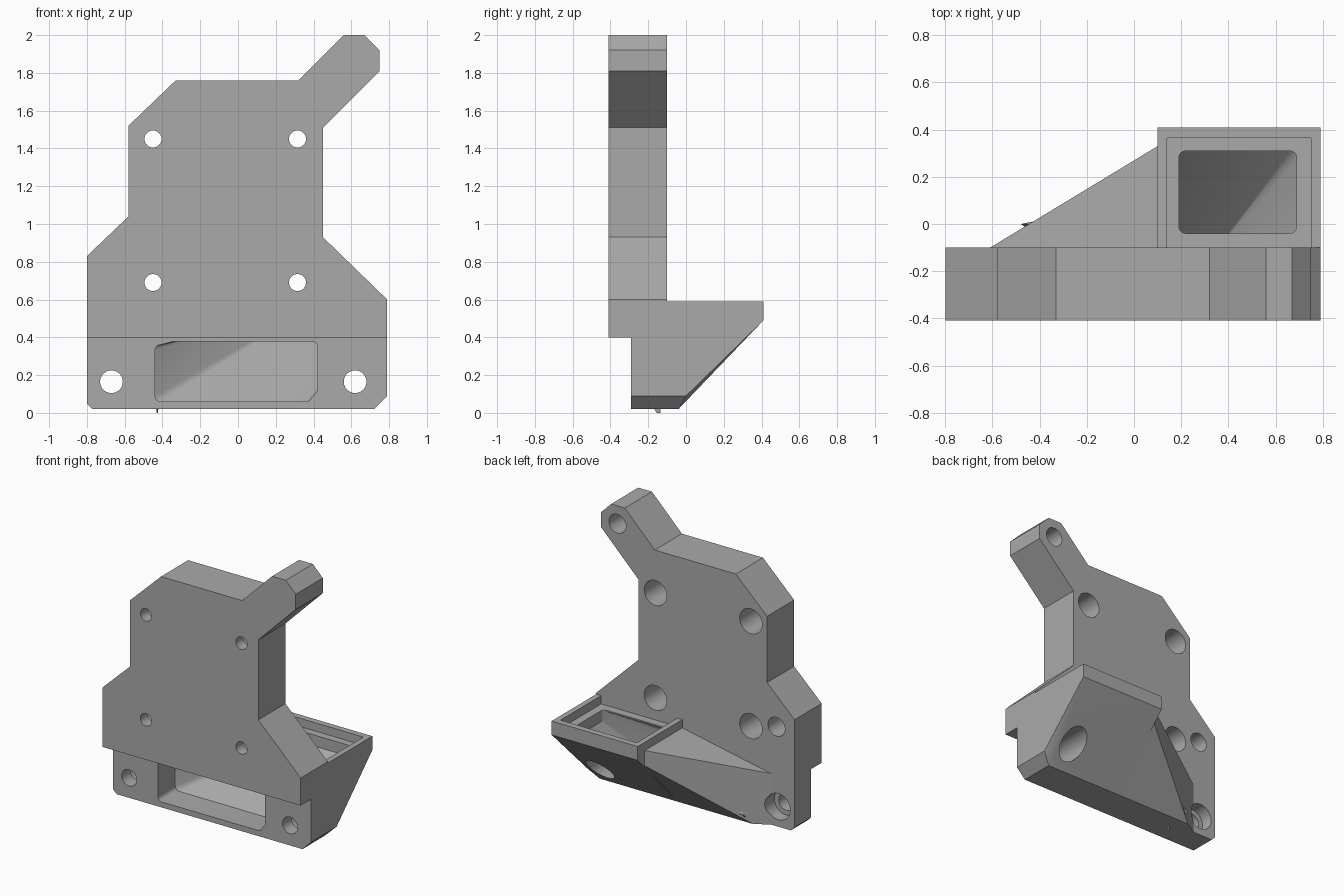
import bpy, bmesh, math
from mathutils import Matrix, Vector

cube = bpy.data.objects.get("Cube")
if cube:
    bpy.data.objects.remove(cube, do_unlink=True)

grey = bpy.data.materials.new("plain_grey")
grey.use_nodes = True
colour = (0.4, 0.4, 0.4, 1)
grey.diffuse_color = colour
grey.node_tree.nodes["Principled BSDF"].inputs["Base Color"].default_value = colour


def finish(name, bm):
    bmesh.ops.recalc_face_normals(bm, faces=bm.faces)
    mesh = bpy.data.meshes.new(name)
    bm.to_mesh(mesh)
    bm.free()
    mesh.materials.append(grey)
    obj = bpy.data.objects.new(name, mesh)
    bpy.context.collection.objects.link(obj)
    return obj


def hull(name, points):
    bm = bmesh.new()
    for p in points:
        bm.verts.new(p)
    res = bmesh.ops.convex_hull(bm, input=bm.verts)
    loose = {v for v in res["geom_interior"] + res["geom_unused"]
             if isinstance(v, bmesh.types.BMVert)}
    bmesh.ops.delete(bm, geom=list(loose), context="VERTS")
    bmesh.ops.dissolve_limit(bm, angle_limit=0.002, verts=bm.verts, edges=bm.edges)
    return finish(name, bm)


def prism(name, outline, y0, y1):
    bm = bmesh.new()
    face = bm.faces.new([bm.verts.new((x, y0, z)) for x, z in outline])
    ext = bmesh.ops.extrude_face_region(bm, geom=[face])
    moved = [v for v in ext["geom"] if isinstance(v, bmesh.types.BMVert)]
    bmesh.ops.translate(bm, verts=moved, vec=(0, y1 - y0, 0))
    return finish(name, bm)


def box(name, lo, hi):
    return hull(name, [(x, y, z) for x in (lo[0], hi[0])
                       for y in (lo[1], hi[1]) for z in (lo[2], hi[2])])


def bore(x, z, radius, y0, y1):
    bm = bmesh.new()
    turn = Matrix.Translation((x, (y0 + y1) / 2, z)) @ Matrix.Rotation(math.pi / 2, 4, "X")
    bmesh.ops.create_cone(bm, cap_ends=True, segments=40, radius1=radius,
                          radius2=radius, depth=y1 - y0, matrix=turn)
    return finish("bore_cutter", bm)


def rounded(a0, a1, b0, b1, r):
    """Corner points of a rounded rectangle."""
    pts = []
    for i, (a, b) in enumerate([(a1 - r, b1 - r), (a0 + r, b1 - r),
                                (a0 + r, b0 + r), (a1 - r, b0 + r)]):
        for k in range(5):
            t = (i + k / 4) * math.pi / 2
            pts.append((a + r * math.cos(t), b + r * math.sin(t)))
    return pts


def combine(target, other, operation):
    mod = target.modifiers.new("join", "BOOLEAN")
    mod.operation, mod.solver, mod.object = operation, "EXACT", other
    bpy.context.view_layer.objects.active = target
    bpy.ops.object.modifier_apply(modifier=mod.name)
    bpy.data.objects.remove(other, do_unlink=True)


# Mounting plate with its angled arm, stepped back at the bottom front
BACK = -0.1
outline = [(-0.8, 0.05), (-0.77, 0.02), (0.72, 0.02), (0.79, 0.09), (0.79, 0.6),
           (0.45, 0.93), (0.45, 1.51), (0.75, 1.81), (0.75, 1.92), (0.67, 2),
           (0.56, 2), (0.32, 1.76), (-0.33, 1.76), (-0.58, 1.52),
           (-0.58, 1.04), (-0.8, 0.83)]
bracket = prism("mounting_bracket", outline, -0.41, BACK)
combine(bracket, box("step_cutter", (-1, -0.6, -0.2), (1, -0.29, 0.4)), "DIFFERENCE")

# Intake box on the back with a 45 degree underside
side = [(-0.2, 0.59), (0.41, 0.59), (0.41, 0.49), (0, 0.09)]
foot = [(-0.04, 0.05), (-0.04, 0.02), (-0.2, 0.02)]
intake = hull("intake_box",
              [(0.1, y, z) for y, z in side + foot]
              + [(0.72, y, z) for y, z in side + foot]
              + [(0.79, y, z) for y, z in side + [(-0.2, 0.09)]])
combine(bracket, intake, "UNION")

# Tapering side of the duct
end = [(-0.1, 0.53), (0.33, 0.53), (0.33, 0.42), (-0.04, 0.05),
       (-0.04, 0.02), (-0.1, 0.02)]
taper = hull("duct_taper", [(x, y, z) for x in (0.1, 0.13) for y, z in end]
             + [(-0.61, BACK, 0.39), (-0.61, BACK, 0.02), (-0.51, -0.04, 0.02),
                (-0.51, -0.04, 0.05)]
             + [(x, -0.15, z) for x in (-0.61, 0.1) for z in (0.02, 0.38)])
combine(bracket, taper, "UNION")

# Recessed seat, top opening and inner channel to the front slot
combine(bracket, box("seat_cutter", (0.14, BACK, 0.53), (0.75, 0.365, 0.8)), "DIFFERENCE")
top = rounded(0.19, 0.69, -0.04, 0.31, 0.03)
slot = rounded(-0.44, 0.39, 0.06, 0.36, 0.03)
combine(bracket, hull("opening_cutter", [(x, y, z) for x, y in top for z in (0.46, 0.7)]),
        "DIFFERENCE")
combine(bracket, hull("channel_cutter", [(x, y, z) for x, y in top for z in (0.45, 0.52)]
                      + [(x, y, z) for x, z in slot for y in (-0.32, -0.09)]), "DIFFERENCE")

# Four screw holes with wide bores from the back
for x in (-0.45, 0.315):
    for z in (0.69, 1.45):
        combine(bracket, bore(x, z, 0.045, -0.6, 0), "DIFFERENCE")
        combine(bracket, bore(x, z, 0.09, -0.33, 0), "DIFFERENCE")

# Lower fixing holes
for x in (-0.67, 0.62):
    combine(bracket, bore(x, 0.165, 0.06, -0.6, 0.5), "DIFFERENCE")
    combine(bracket, bore(x, 0.165, 0.095, -0.19, 0.5), "DIFFERENCE")

# Blind holes in the back of the arm and the wide shoulder
for x, z in ((0.62, 1.87), (-0.655, 0.74)):
    combine(bracket, bore(x, z, 0.068, -0.3, 0), "DIFFERENCE")

# Small nib under the base and small lug on the taper
hull("base_nib", [(-0.43, -0.175, 0.03), (-0.42, -0.135, 0.03), (-0.435, -0.14, 0.03),
                  (-0.43, -0.155, 0), (-0.425, -0.135, 0)])
hull("side_lug", [(-0.48, 0, 0.08), (-0.43, 0.01, 0.1), (-0.43, 0, 0.12),
                  (-0.45, -0.02, 0.06)])

# Smooth only the bores and rounded corners
bpy.ops.object.select_all(action="DESELECT")
bracket.select_set(True)
bpy.context.view_layer.objects.active = bracket
bpy.ops.object.shade_smooth_by_angle(angle=math.radians(25))
